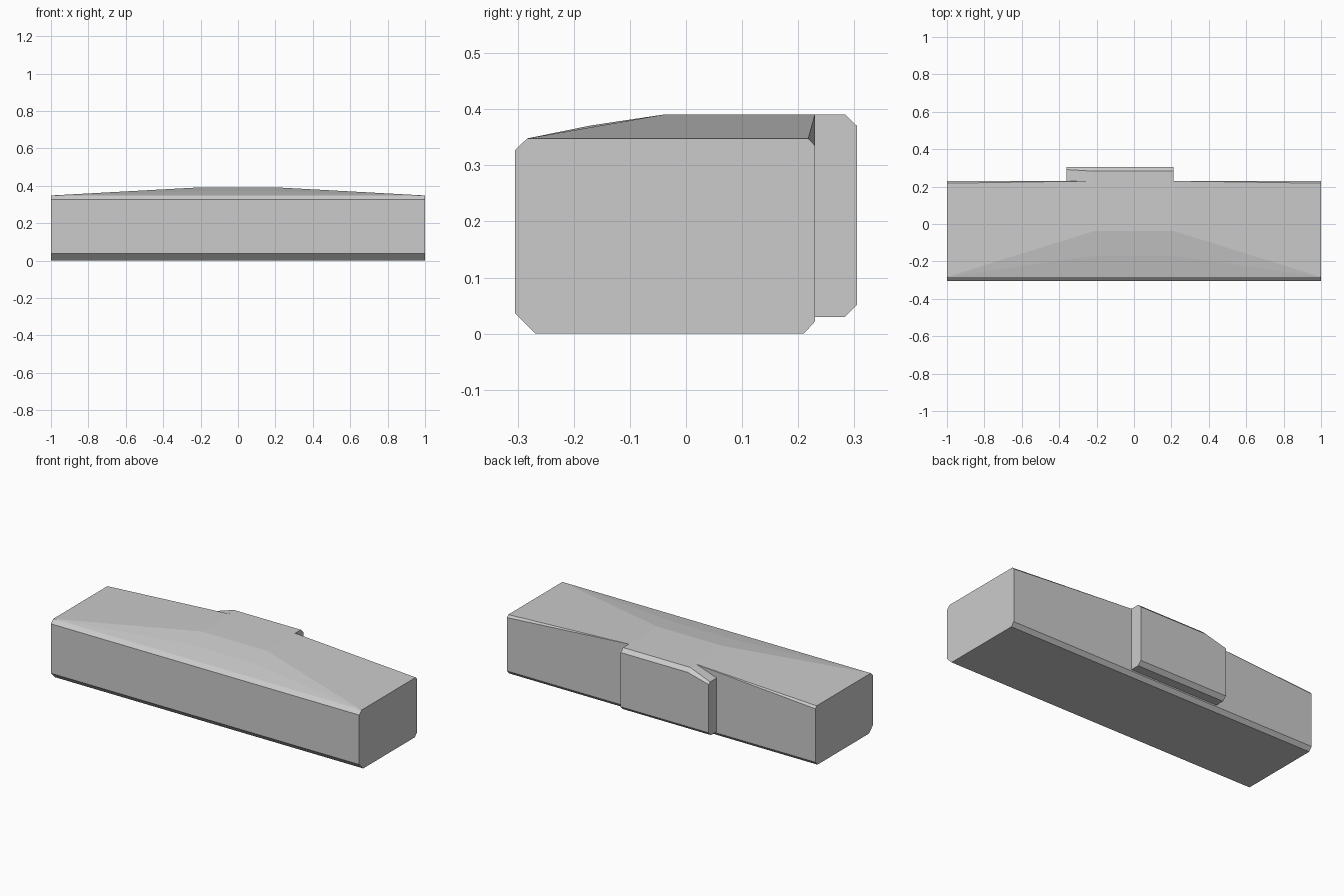
import bpy, bmesh

if "Cube" in bpy.data.objects:
    bpy.data.objects.remove(bpy.data.objects["Cube"])


def loft(name, sections):
    """Skin a run of (x, [(y, z), ...]) cross-sections, cap both ends, merge collapsed points."""
    bm = bmesh.new()
    rings = [[bm.verts.new((x, y, z)) for y, z in pts] for x, pts in sections]
    n = len(rings[0])
    for a, b in zip(rings, rings[1:]):
        for i in range(n):
            j = (i + 1) % n
            bm.faces.new((a[i], a[j], b[j], b[i]))
    bm.faces.new(rings[0])
    bm.faces.new(rings[-1])
    bmesh.ops.remove_doubles(bm, verts=bm.verts, dist=0.0005)
    bmesh.ops.recalc_face_normals(bm, faces=bm.faces)
    mesh = bpy.data.meshes.new(name)
    bm.to_mesh(mesh)
    bm.free()
    obj = bpy.data.objects.new(name, mesh)
    bpy.context.collection.objects.link(obj)
    return obj


# Body: chamfered bar, crown fades out towards both ends
lower = [(-0.283, 0.348), (-0.305, 0.327), (-0.305, 0.037), (-0.268, 0.0),
         (0.210, 0.0), (0.230, 0.022)]
end = lower + [(0.230, 0.335), (0.218, 0.348), (-0.283, 0.348), (-0.283, 0.348)]
crown = lower + [(0.230, 0.391), (0.230, 0.391), (-0.037, 0.391), (-0.170, 0.371)]
loft("body", [(-1.0, end), (-0.21, crown), (0.21, crown), (1.0, end)])

# Rear block: chamfered pad whose top slopes down at one end
base = [(0.230, 0.030), (0.283, 0.030), (0.305, 0.052)]
full = base + [(0.305, 0.370), (0.283, 0.391), (0.230, 0.391)]
low = base + [(0.305, 0.335), (0.291, 0.345), (0.230, 0.345)]
loft("rear_block", [(-0.36, low), (-0.225, full), (0.21, full)])
